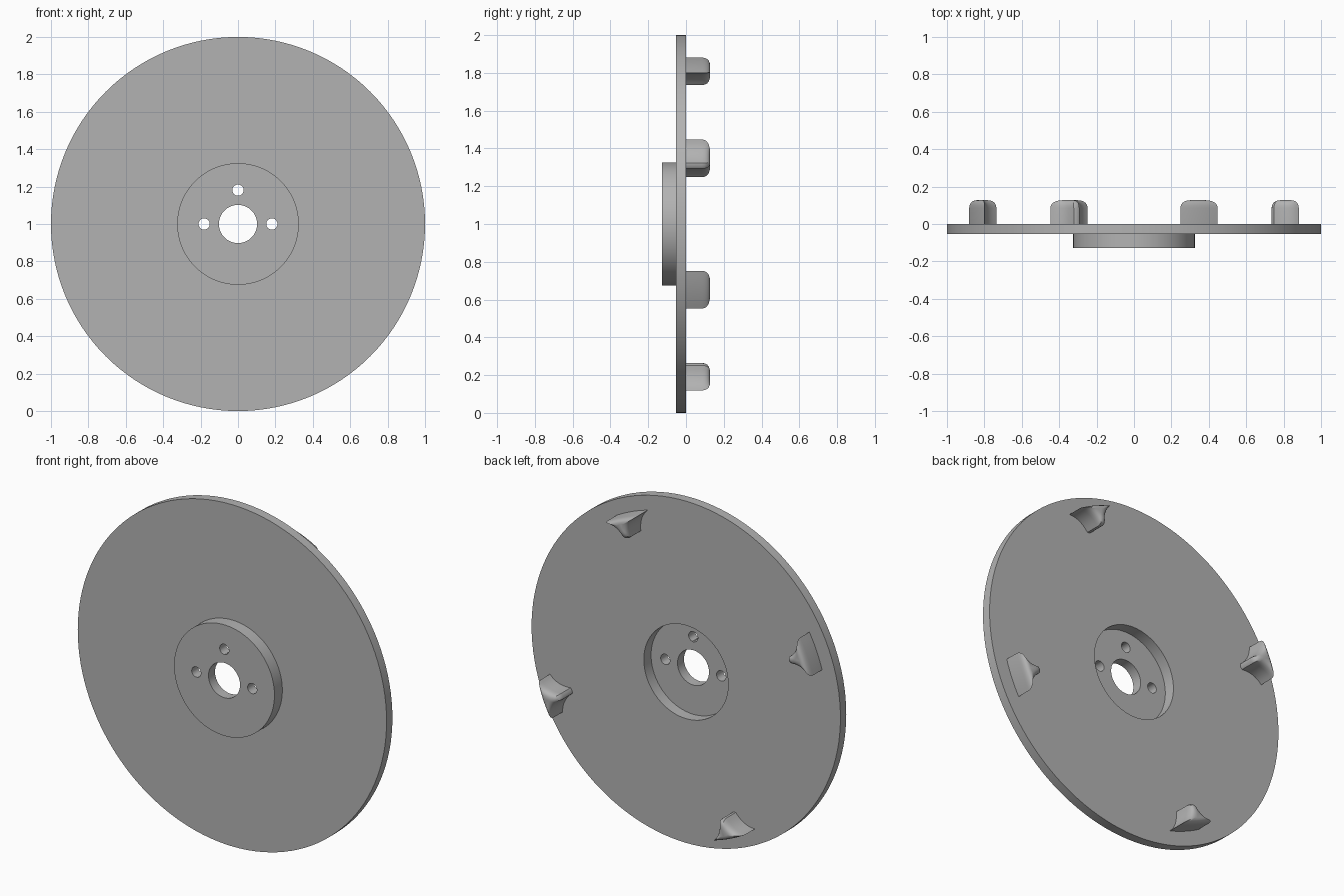
import bpy, bmesh, math
from mathutils import Vector

if "Cube" in bpy.data.objects:
    bpy.data.objects.remove(bpy.data.objects["Cube"])

grey = bpy.data.materials.new("plain grey")
grey.use_nodes = True
grey.diffuse_color = (0.45, 0.45, 0.45, 1)
grey.node_tree.nodes["Principled BSDF"].inputs["Base Color"].default_value = grey.diffuse_color

CENTRE = Vector((0, 0, 1))
FRONT, FLOOR, PLATE, TOP = -0.127, -0.067, -0.054, 0.128


def finish(bm, name):
    bmesh.ops.recalc_face_normals(bm, faces=bm.faces)
    mesh = bpy.data.meshes.new(name)
    bm.to_mesh(mesh)
    bm.free()
    mesh.materials.append(grey)
    obj = bpy.data.objects.new(name, mesh)
    obj.location = CENTRE
    bpy.context.collection.objects.link(obj)
    return obj


def select_only(obj):
    bpy.ops.object.select_all(action='DESELECT')
    obj.select_set(True)
    bpy.context.view_layer.objects.active = obj


def smooth(obj, degrees):
    select_only(obj)
    bpy.ops.object.shade_smooth_by_angle(angle=math.radians(degrees))


def bridge(bm, a, b):
    n = len(a)
    for i in range(n):
        j = (i + 1) % n
        bm.faces.new((a[i], a[j], b[j], b[i]))


def lathe(profile, name, steps=128):
    """Turn a closed (radius, y) profile around the y axis."""
    bm = bmesh.new()
    rings = []
    for r, y in profile:
        angles = [math.tau * k / steps for k in range(steps)]
        rings.append([bm.verts.new((r * math.cos(a), y, r * math.sin(a))) for a in angles])
    for i, ring in enumerate(rings):
        bridge(bm, ring, rings[(i + 1) % len(rings)])
    return finish(bm, name)


# Disc with raised hollow hub and centre bore
disc = lathe([(0.102, FRONT), (0.325, FRONT), (0.325, PLATE), (1, PLATE),
              (1, 0), (0.273, 0), (0.273, FLOOR), (0.102, FLOOR)], "disc_and_hub")

# Three bolt holes through the hub
for angle in (0, 90, 180):
    a = math.radians(angle)
    spot = CENTRE + Vector((0.181 * math.cos(a), -0.1, 0.181 * math.sin(a)))
    bpy.ops.mesh.primitive_cylinder_add(vertices=32, radius=0.03, depth=0.15,
                                        location=spot, rotation=(math.pi / 2, 0, 0))
    cutter = bpy.context.object
    cutter.name = "hole_cutter"
    cutter.hide_render = True
    cutter.data.materials.append(grey)
    select_only(disc)
    cut = disc.modifiers.new("bolt_hole", 'BOOLEAN')
    cut.operation = 'DIFFERENCE'
    cut.solver = 'EXACT'
    cut.object = cutter
    bpy.ops.object.modifier_apply(modifier=cut.name)
    bpy.data.objects.remove(cutter)
smooth(disc, 30)


def lug_outline():
    """Outline as (outward, sideways): wide outer edge, hollow flanks, narrow tip."""
    corner, control, tip = Vector((0.909, 0.108)), Vector((0.885, 0.04)), Vector((0.803, 0.016))
    flank = []
    for k in range(9):
        t = k / 8
        flank.append(corner * (1 - t) ** 2 + control * 2 * t * (1 - t) + tip * t * t)
    mirrored = [Vector((p.x, -p.y)) for p in reversed(flank)]
    radius, half = corner.length, math.atan2(corner.y, corner.x)
    outer = []
    for k in range(1, 8):
        a = half * (k / 4 - 1)
        outer.append(Vector((radius * math.cos(a), radius * math.sin(a))))
    return flank + [Vector((0.798, 0))] + mirrored + outer


def lug(angle, name):
    a = math.radians(angle)
    out, side = Vector((math.cos(a), 0, math.sin(a))), Vector((-math.sin(a), 0, math.cos(a)))
    middle = Vector((0.88, 0))
    bm = bmesh.new()
    rings = []
    # Straight walls, then a domed top
    for y, scale in ((-0.005, 1), (0.085, 1), (0.1, 0.97), (0.112, 0.89),
                     (0.121, 0.75), (0.126, 0.55), (TOP, 0.3)):
        ring = []
        for p in lug_outline():
            q = middle + (p - middle) * scale
            ring.append(bm.verts.new(out * q.x + side * q.y + Vector((0, y, 0))))
        rings.append(ring)
    for low, high in zip(rings, rings[1:]):
        bridge(bm, low, high)
    bm.faces.new(rings[0])
    bm.faces.new(rings[-1])
    smooth(finish(bm, name), 40)


# Four drive lugs on the back
for k in range(4):
    lug(67.5 + 90 * k, f"drive_lug_{k + 1}")
